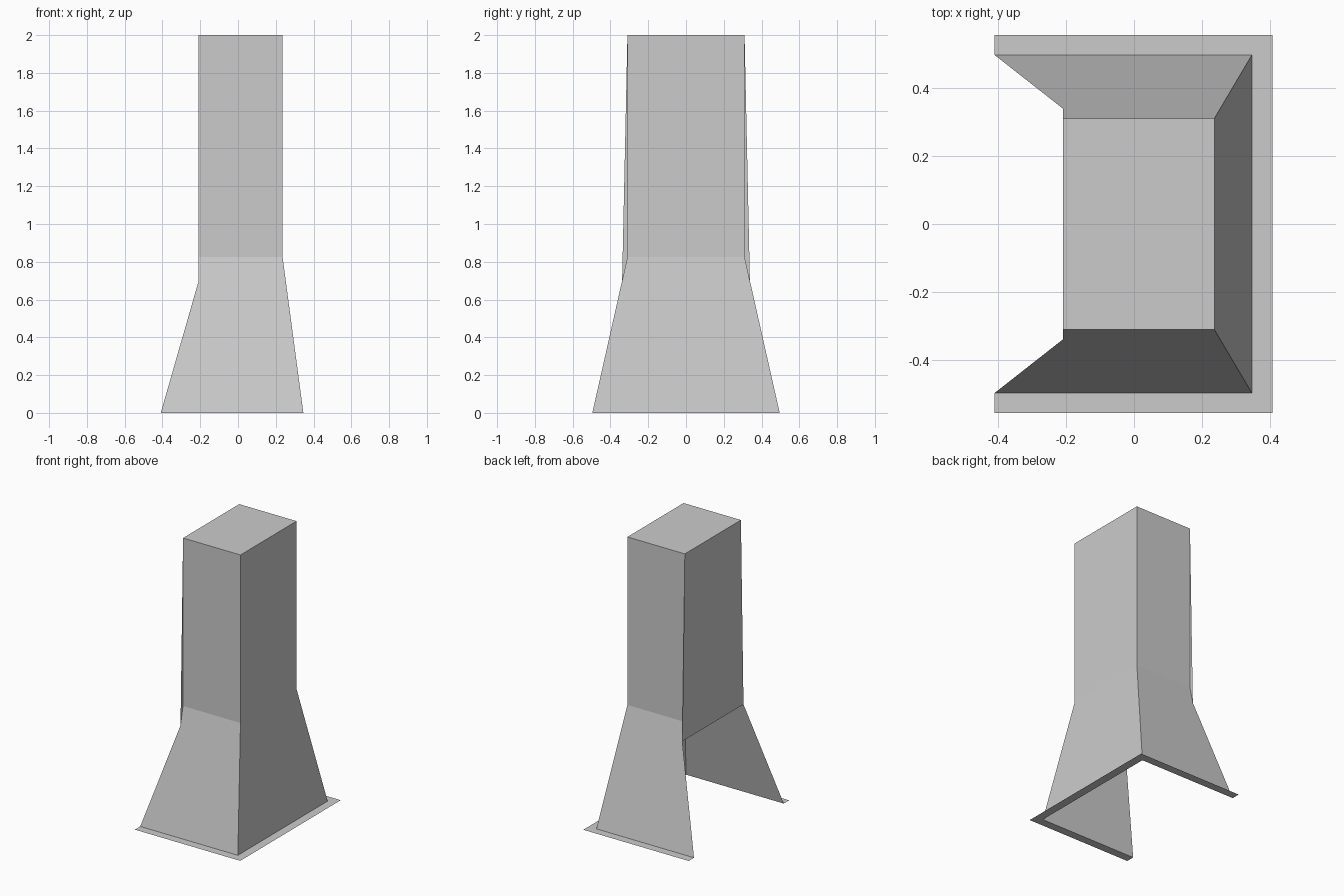
import bpy

cube = bpy.data.objects.get("Cube")
if cube:
    bpy.data.objects.remove(cube, do_unlink=True)

grey = bpy.data.materials.new("plain grey")
grey.use_nodes = True
grey.diffuse_color = (0.6, 0.6, 0.6, 1)
bsdf = next(n for n in grey.node_tree.nodes if n.type == "BSDF_PRINCIPLED")
bsdf.inputs["Base Color"].default_value = (0.6, 0.6, 0.6, 1)

# Main dimensions: open side at -x, closed side at +x
TOP, BEND, OPENING = 2.0, 0.825, 0.70
X_OPEN, X_CLOSED, Y_SHAFT = -0.208, 0.236, 0.31
X_TOE, X_FOOT, Y_FOOT = -0.409, 0.346, 0.496
X_RIM, Y_RIM = 0.406, 0.555
# Half width of the flare where the opening starts
Y_OPEN = Y_SHAFT + (Y_FOOT - Y_SHAFT) * (1 - OPENING / BEND)


def mirrored(face):
    """Face on the other side of y = 0, wound the other way."""
    return [(x, -y, z) for x, y, z in reversed(face)]


def across(low, high):
    """Face spanning both sides between a lower and an upper point."""
    (x0, y0, z0), (x1, y1, z1) = low, high
    return [(x0, -y0, z0), (x0, y0, z0), (x1, y1, z1), (x1, -y1, z1)]


def part(name, faces):
    verts = list(dict.fromkeys(p for f in faces for p in f))
    mesh = bpy.data.meshes.new(name)
    mesh.from_pydata(verts, [], [[verts.index(p) for p in f] for f in faces])
    mesh.materials.append(grey)
    obj = bpy.data.objects.new(name, mesh)
    bpy.context.collection.objects.link(obj)
    return obj


# Corner points on the +y side
top_open, top_closed = (X_OPEN, Y_SHAFT, TOP), (X_CLOSED, Y_SHAFT, TOP)
bend_open, bend_closed = (X_OPEN, Y_SHAFT, BEND), (X_CLOSED, Y_SHAFT, BEND)
open_edge = (X_OPEN, Y_OPEN, OPENING)
toe, foot = (X_TOE, Y_FOOT, 0), (X_FOOT, Y_FOOT, 0)

# Upright shaft with a lid; its open-side wall stops above the opening
shaft_side = [bend_closed, bend_open, top_open, top_closed]
part("shaft", [
    shaft_side,
    mirrored(shaft_side),
    across(bend_closed, top_closed),
    across(top_closed, top_open),
    across(top_open, open_edge),
])

# Flared skirt on three sides
skirt_side = [foot, toe, open_edge, bend_open, bend_closed]
part("flared_skirt", [
    skirt_side,
    mirrored(skirt_side),
    across(foot, bend_closed),
])

# Flat U-shaped rim on the ground
rim_toe, rim_corner = (X_TOE, Y_RIM, 0), (X_RIM, Y_RIM, 0)
rim_side = [toe, foot, rim_corner, rim_toe]
part("ground_rim", [
    rim_side,
    mirrored(rim_side),
    across(rim_corner, foot),
])
